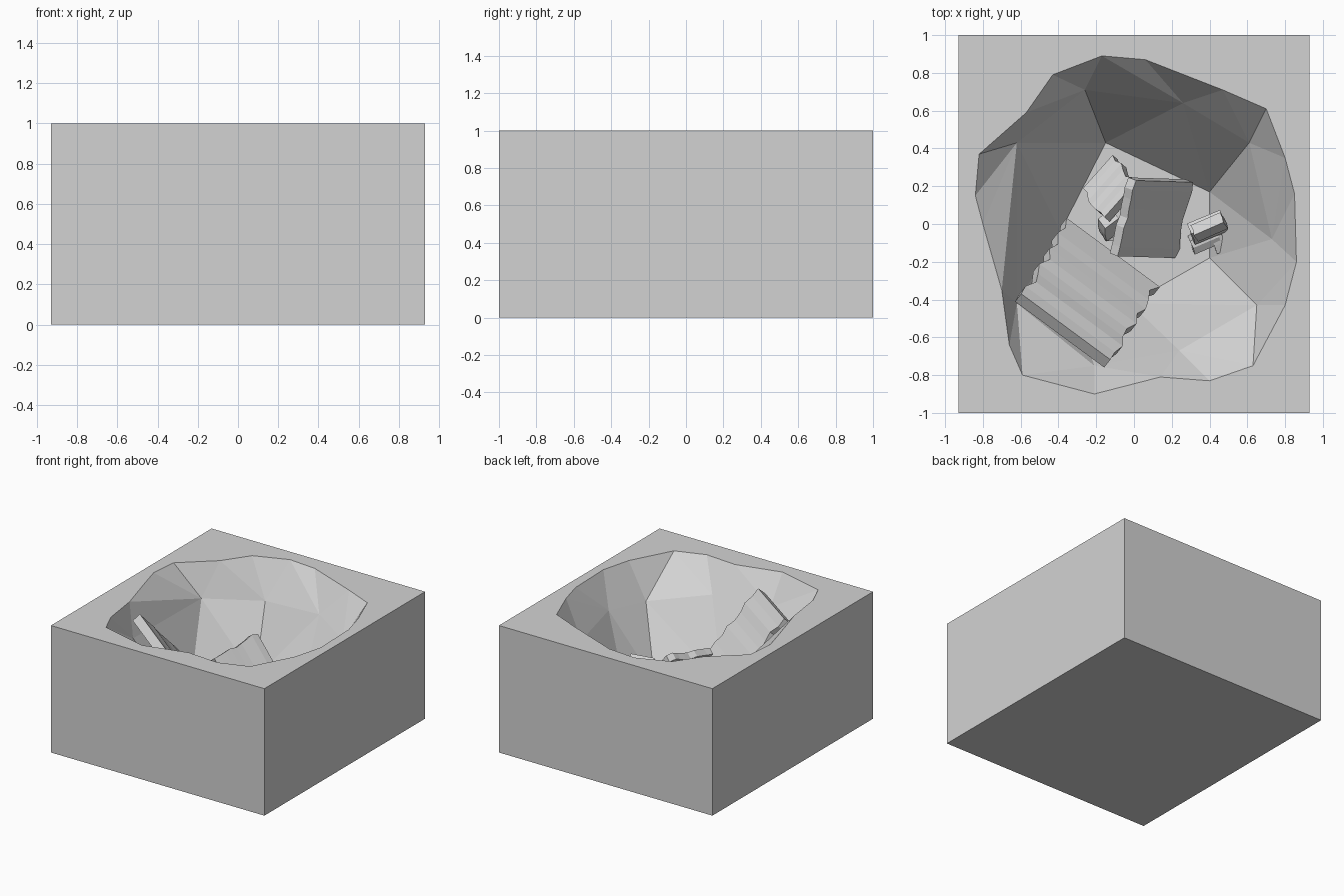
import bpy, bmesh, math, random
from mathutils import Vector

random.seed(4)
if "Cube" in bpy.data.objects:
    bpy.data.objects.remove(bpy.data.objects["Cube"])

stone = bpy.data.materials.new("grey stone")
stone.use_nodes = True
GREY = (0.65, 0.65, 0.65, 1)
stone.diffuse_color = GREY
stone.node_tree.nodes["Principled BSDF"].inputs["Base Color"].default_value = GREY


def finish(bm, name):
    bmesh.ops.recalc_face_normals(bm, faces=bm.faces)
    mesh = bpy.data.meshes.new(name)
    bm.to_mesh(mesh)
    bm.free()
    mesh.materials.append(stone)
    obj = bpy.data.objects.new(name, mesh)
    bpy.context.collection.objects.link(obj)
    return obj


def angle(v):
    return math.atan2(v.co.y, v.co.x)


def ring(bm, points):
    return sorted((bm.verts.new(p) for p in points), key=angle)


def zip_rings(bm, a, b):
    """Join two rings with triangles in order of angle."""
    current = [a[-1], b[-1]]
    steps = sorted([(angle(v), 0, i) for i, v in enumerate(a)] +
                   [(angle(v), 1, i) for i, v in enumerate(b)])
    for _, side, i in steps:
        v = (a, b)[side][i]
        bm.faces.new((current[side], v, current[1 - side]))
        current[side] = v


# Ground block with a faceted crater
RIM = [(-.43, .79), (-.17, .89), (.06, .87), (.47, .71), (.70, .61), (.80, .35),
       (.85, .16), (.86, -.20), (.80, -.43), (.63, -.75), (.40, -.83), (.14, -.81),
       (-.21, -.90), (-.59, -.80), (-.66, -.64), (-.70, -.35), (-.80, 0),
       (-.84, .15), (-.82, .37), (-.57, .59)]
WALL = [(-.26, .71, .72), (.26, .64, .78), (.61, .43, .75), (.73, -.08, .76),
        (.65, -.43, .72), (.24, -.67, .79), (-.21, -.75, .78),
        (-.62, -.42, .76), (-.62, .43, .75)]
FLOOR = [(-.15, .43), (.40, .17), (.40, -.18), (-.02, -.42), (-.34, -.36), (-.39, -.04)]
FLOOR_Z = .25

bm = bmesh.new()
rim = ring(bm, [(x, y, 1) for x, y in RIM])
wall = ring(bm, WALL)
floor = ring(bm, [(x, y, FLOOR_Z) for x, y in FLOOR])
zip_rings(bm, rim, wall)
zip_rings(bm, wall, floor)
bm.faces.new(floor)

corners = [(-.93, -1), (.93, -1), (.93, 1), (-.93, 1)]
low = [bm.verts.new((x, y, 0)) for x, y in corners]
high = [bm.verts.new((x, y, 1)) for x, y in corners]
bm.faces.new(low)
for i in range(4):
    j = (i + 1) % 4
    bm.faces.new((low[i], low[j], high[j], high[i]))
top_edges = [e for e in bm.edges if e.is_boundary]
bmesh.ops.triangle_fill(bm, edges=top_edges, use_beauty=True, normal=(0, 0, 1))
finish(bm, "crater_block")


def slab(name, corner, u, v, thick, rough, strips=8):
    """Broken slab: straight edges along u, ragged ends along v."""
    o, u, v = Vector(corner), Vector(u), Vector(v)
    n = u.cross(v).normalized()
    if n.z < 0:
        n = -n
    bm = bmesh.new()
    rows = []
    for i in range(strips + 1):
        t = i / strips
        lift = n * random.uniform(-.06, .06) * thick
        ends = [u.normalized() * random.uniform(-rough, rough) for _ in range(2)]
        a = o + v * t + ends[0] + lift
        b = o + u + v * t + ends[1] + lift
        rows.append([bm.verts.new(p) for p in (a, b, b - n * thick, a - n * thick)])
    for r, s in zip(rows, rows[1:]):
        for k in range(4):
            m = (k + 1) % 4
            bm.faces.new((r[k], r[m], s[m], s[k]))
    bm.faces.new(rows[0])
    bm.faces.new(rows[-1])
    return finish(bm, name)


# Fallen slabs leaning in the crater
slab("large_slab", (-.58, -.38, .94), (.46, -.34, -.02), (.24, .40, -.53), .07, .025, 10)
slab("middle_slab", (-.09, -.17, .65), (.31, -.01, -.40), (.10, .40, .07), .055, .02)
slab("light_slab", (-.275, .185, .34), (.165, .185, .0), (.11, -.16, .14), .06, .015, 6)

# Loose rubble
slab("rubble_bar", (.29, -.01, .47), (.16, .07, .02), (.03, -.05, .03), .09, .01, 2)
slab("rubble_bar_face", (.31, -.05, .48), (.17, .07, .0), (.02, -.06, -.10), .07, .01, 2)
slab("rubble_block", (.30, -.09, .37), (.14, .06, 0), (.03, -.07, -.02), .12, .01, 2)
slab("rubble_chip", (.42, -.07, .36), (.05, .02, 0), (.02, -.09, -.02), .11, .01, 2)
slab("rubble_shard", (-.16, -.03, .42), (.08, .06, 0), (.02, -.06, -.08), .08, .01, 2)
slab("rubble_pebble", (-.17, -.02, .34), (.06, .0, 0), (.01, -.07, -.02), .09, .01, 2)
